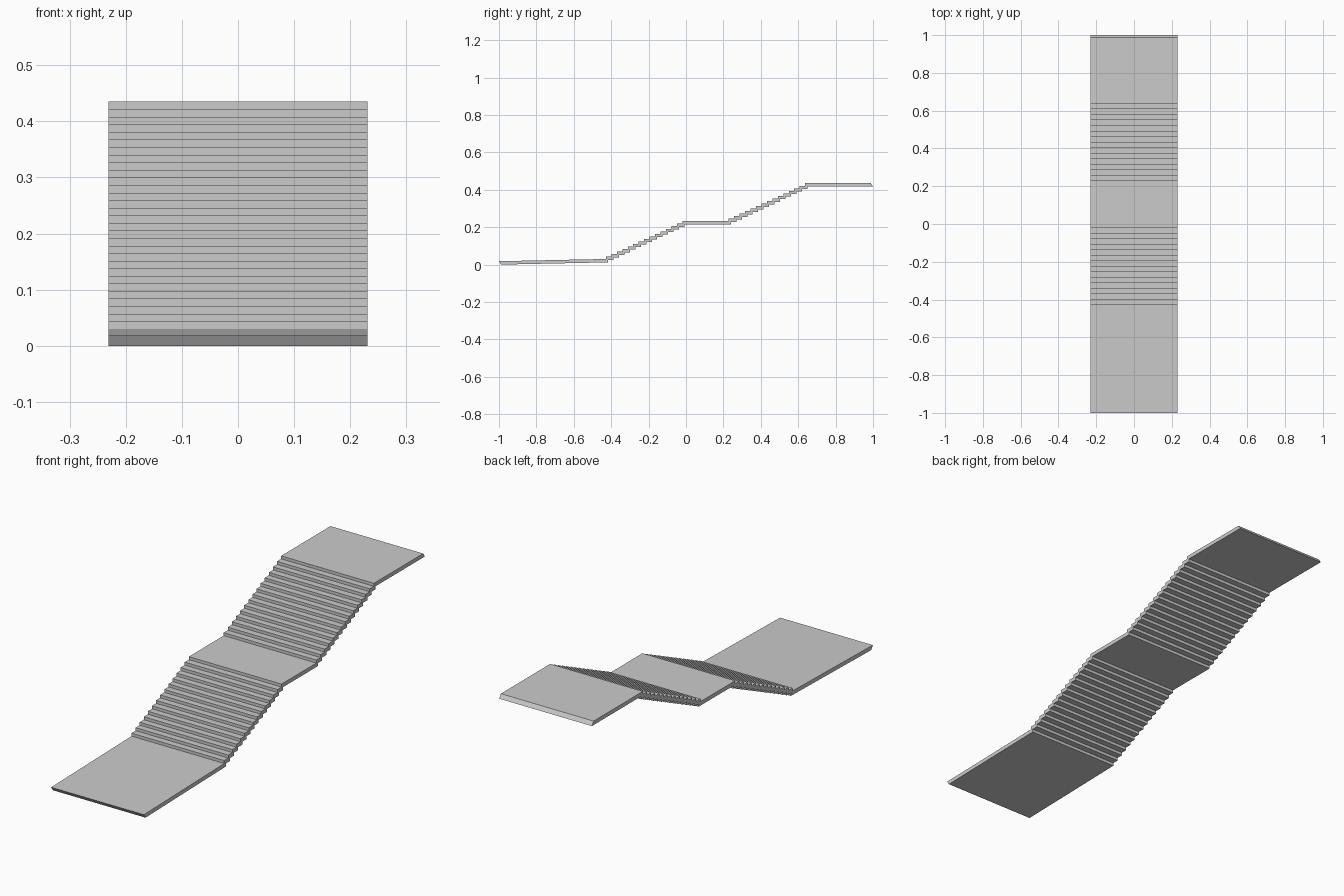
import bpy, bmesh

if "Cube" in bpy.data.objects:
    bpy.data.objects.remove(bpy.data.objects["Cube"])

HALF_W = 0.231            # half width in x
STEPS = 15                # risers per flight
SHIFT = (0.012, -0.018)   # offset from upper skin to underside (y, z)


def flight(y0, z0, y1, z1):
    """Zigzag points: riser first, riser last, treads between."""
    dy, dz = (y1 - y0) / (STEPS - 1), (z1 - z0) / STEPS
    pts = []
    for i in range(STEPS):
        y = y0 + i * dy
        pts += [(y, z0 + i * dz), (y, z0 + (i + 1) * dz)]
    return pts


# Upper profile: sloping lower landing, flight, middle landing, flight, top landing
top = [(-1.0, 0.018)]
top += flight(-0.428, 0.030, -0.020, 0.232)
top += flight(0.228, 0.232, 0.637, 0.435)
top += [(1.0 - SHIFT[0], 0.435)]
bottom = [(y + SHIFT[0], z + SHIFT[1]) for y, z in top]

# Folded slab: strips between the two skins, across the width
bm = bmesh.new()
rows = []
for t, b in zip(top, bottom):
    rows.append([bm.verts.new((x, y, z)) for (y, z) in (t, b) for x in (-HALF_W, HALF_W)])
for (tl, tr, bl, br), (tl2, tr2, bl2, br2) in zip(rows, rows[1:]):
    bm.faces.new((tl, tr, tr2, tl2))      # tread or riser
    bm.faces.new((bl, bl2, br2, br))      # underside
    bm.faces.new((tl, tl2, bl2, bl))      # left edge
    bm.faces.new((tr, br, br2, tr2))      # right edge
for tl, tr, bl, br in (rows[0], rows[-1]):
    bm.faces.new((tl, bl, br, tr))        # slanted end
bmesh.ops.recalc_face_normals(bm, faces=bm.faces)

mesh = bpy.data.meshes.new("staircase")
bm.to_mesh(mesh)
bm.free()
stairs = bpy.data.objects.new("staircase", mesh)
bpy.context.collection.objects.link(stairs)

# Plain grey
grey = bpy.data.materials.new("concrete grey")
grey.diffuse_color = (0.6, 0.6, 0.6, 1)
grey.use_nodes = True
grey.node_tree.nodes["Principled BSDF"].inputs["Base Color"].default_value = grey.diffuse_color
mesh.materials.append(grey)
